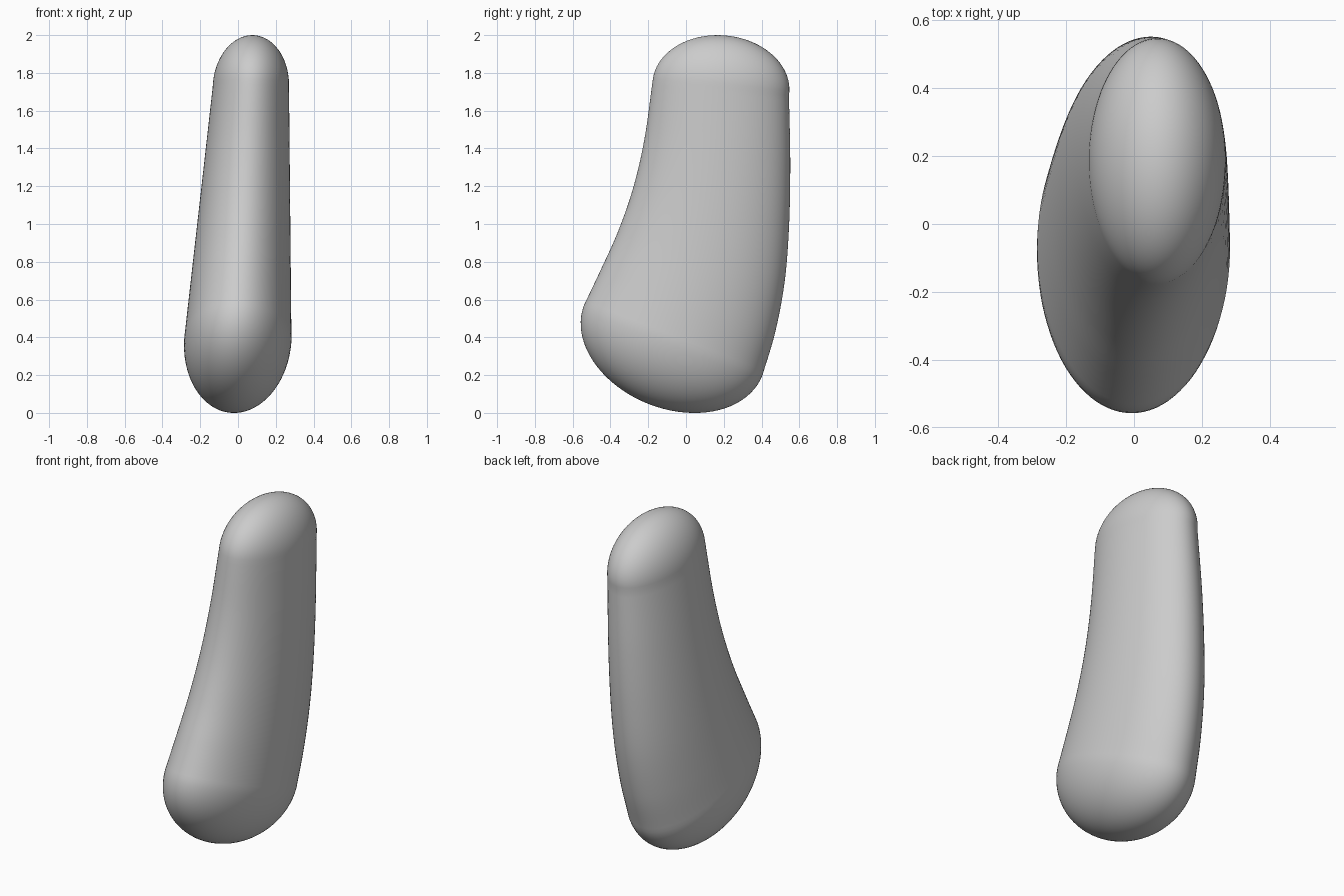
import bpy, bmesh
from math import sin, cos, pi
from mathutils import Vector

if "Cube" in bpy.data.objects:
    bpy.data.objects.remove(bpy.data.objects["Cube"])

N = 96      # points round each section
CAP = 20    # rings per rounded end

# side profile (y, z) of front and back edges, bottom to top
FRONT = [(-.54, .57), (-.45, .76), (-.36, .96), (-.28, 1.19), (-.22, 1.45), (-.175, 1.77)]
BACK = [(.405, .20), (.473, .43), (.523, .70), (.546, 1.00), (.552, 1.33), (.545, 1.68)]


def spline(pts, t):
    # smooth curve through the points, t in 0..1
    p = [Vector(q) for q in pts]
    p = [2 * p[0] - p[1]] + p + [2 * p[-1] - p[-2]]
    s = t * (len(pts) - 1)
    i = min(int(s), len(pts) - 2)
    u = s - i
    a, b, c, d = p[i:i + 4]
    return .5 * (2 * b + (c - a) * u + (2 * a - 5 * b + 4 * c - d) * u**2
                 + (3 * b - a - 3 * c + d) * u**3)


def section(t):
    # centre, half depth vector and half width of the tilted ellipse
    f, b = spline(FRONT, t), spline(BACK, t)
    m, h = (f + b) / 2, (b - f) / 2
    k = (m.y - .385) / 1.34
    left, right = -.285 + .151 * k, .283 - .013 * k
    return (Vector(((left + right) / 2, m.x, m.y)),
            Vector((0, h.x, h.y)), (right - left) / 2)


bm = bmesh.new()


def ring(c, h, w):
    return [bm.verts.new(c + h * sin(2 * pi * i / N) + Vector((w * cos(2 * pi * i / N), 0, 0)))
            for i in range(N)]


rings = []
# rounded bottom
c0, h0, w0 = section(0)
d0 = Vector((-.023, -.13, -.338))
for j in range(1, CAP):
    a = j / CAP * pi / 2
    rings.append(ring(c0 + d0 * cos(a), h0 * sin(a), w0 * sin(a)))
# body
for j in range(49):
    rings.append(ring(*section(j / 48)))
# rounded top
c1, h1, w1 = section(1)
d1 = Vector((.008, .042, .271))
for j in range(1, CAP):
    a = j / CAP * pi / 2
    rings.append(ring(c1 + d1 * sin(a), h1 * cos(a), w1 * cos(a)))

for r, s in zip(rings, rings[1:]):
    for i in range(N):
        k = (i + 1) % N
        bm.faces.new((r[i], r[k], s[k], s[i]))
for r, tip in ((rings[0], c0 + d0), (rings[-1], c1 + d1)):
    v = bm.verts.new(tip)
    for i in range(N):
        bm.faces.new((r[i], r[(i + 1) % N], v))
bmesh.ops.recalc_face_normals(bm, faces=bm.faces)

me = bpy.data.meshes.new("rounded_body")
bm.to_mesh(me)
bm.free()
me.polygons.foreach_set("use_smooth", [True] * len(me.polygons))
ob = bpy.data.objects.new("rounded_body", me)
bpy.context.collection.objects.link(ob)
